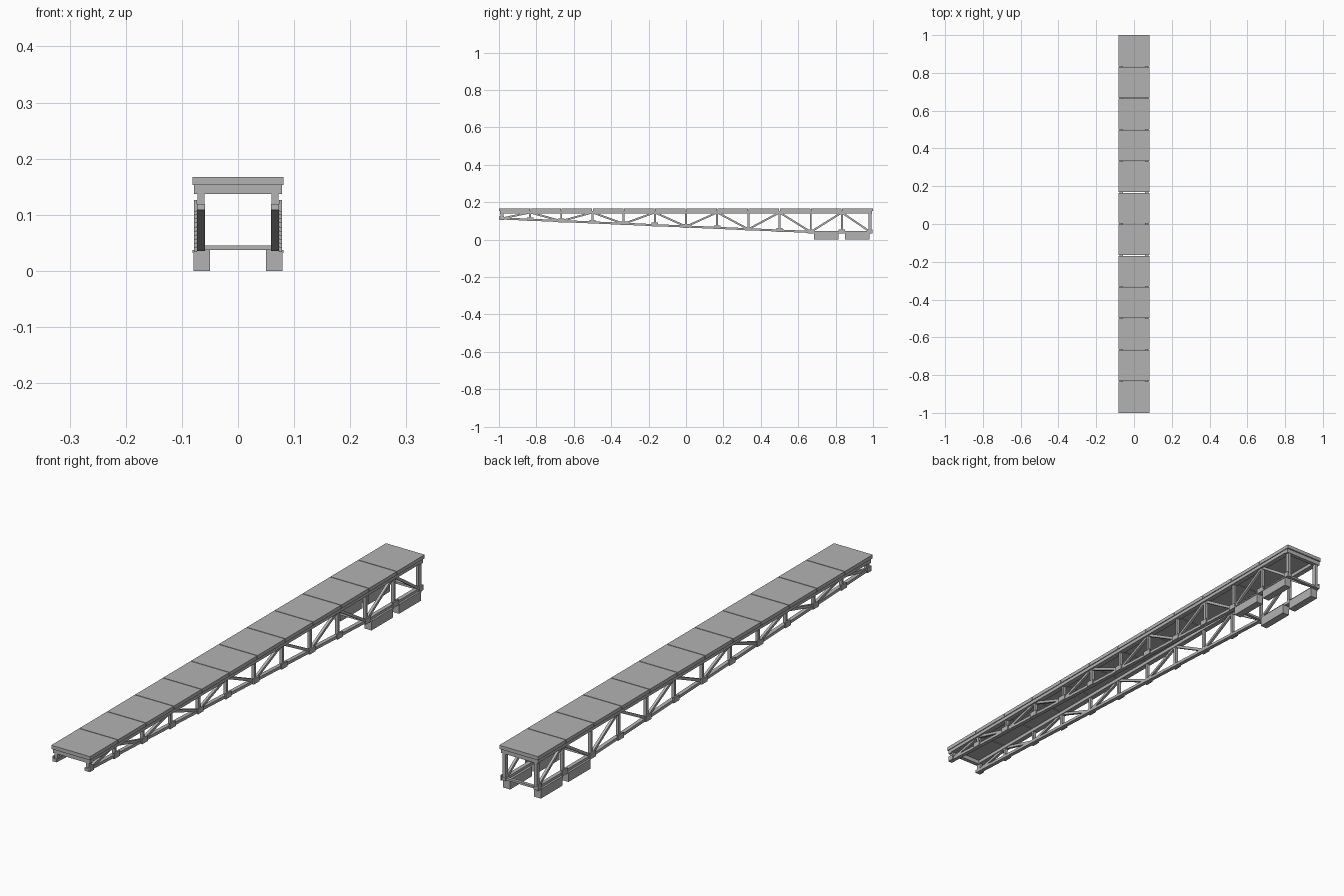
import bpy
from mathutils import Vector

if "Cube" in bpy.data.objects:
    bpy.data.objects.remove(bpy.data.objects["Cube"])

steel = bpy.data.materials.new("steel_grey")
steel.diffuse_color = (0.45, 0.45, 0.45, 1)
steel.use_nodes = True
steel.node_tree.nodes["Principled BSDF"].inputs["Base Color"].default_value = steel.diffuse_color


def box(name, x, y, z):
    """Box spanning the given (min, max) ranges."""
    bpy.ops.mesh.primitive_cube_add(size=1)
    ob = bpy.context.object
    ob.name = name
    ob.location = [(a + b) / 2 for a, b in (x, y, z)]
    ob.scale = [b - a for a, b in (x, y, z)]
    ob.data.materials.append(steel)
    return ob


def bar(name, p, q, width, depth):
    """Rectangular bar from p to q in a plane of constant x."""
    p, q = Vector(p), Vector(q)
    ob = box(name, (-width / 2, width / 2), (-depth / 2, depth / 2), (0, (q - p).length))
    ob.location = (p + q) / 2
    ob.rotation_mode = 'QUATERNION'
    d = (q - p).normalized()
    ob.rotation_quaternion = Vector((0, 0, 1)).rotation_difference(d)
    return ob


PANELS = 12
STEP = 2 / PANELS
TOP = 0.145
nodes = [-1 + i * STEP for i in range(PANELS + 1)]
nodes[0], nodes[-1] = -0.985, 0.985


def low(y):
    """Height of the tapering bottom chord."""
    return max(0.041, 0.113 - (y + 0.985) * 0.0436)


# Deck panels with narrow joints
for i in range(PANELS):
    a, b = -1 + i * STEP, -1 + (i + 1) * STEP
    box("deck_panel", (-0.081, 0.081),
        (a + (0.0015 if i else 0), b - (0.0015 if i < PANELS - 1 else 0)), (0.153, 0.167))

# End beams under the deck
box("front_end_beam", (-0.078, 0.078), (-0.995, -0.98), (0.137, 0.153))
box("back_end_beam", (-0.078, 0.078), (0.98, 0.995), (0.137, 0.153))

# Bottom cross beams
for y in (2 / 3, 0.985):
    box("bottom_cross_beam", (-0.06, 0.06), (y - 0.006, y + 0.006), (0.037, 0.045))

for s in (-1, 1):
    x = s * 0.066
    # Top chord and bottom chord
    box("top_chord", sorted((s * 0.058, s * 0.078)), (-0.99, 0.99), (0.14, 0.153))
    bend = 2 / 3
    bar("bottom_chord", (x, -1, low(-1)), (x, bend, low(bend)), 0.015, 0.011)
    bar("bottom_chord_level", (x, bend, low(bend)), (x, 0.995, low(1)), 0.015, 0.011)

    for i, y in enumerate(nodes):
        end = i in (0, PANELS)
        # Post and gusset plate at each node
        bar("post", (x, y, low(y)), (x, y, TOP), 0.012, 0.016 if end else 0.010)
        g = 0.012 if end else 0.017
        box("gusset", sorted((s * 0.073, s * 0.078)), (y - g, y + g),
            (low(y) - 0.007, low(y) + 0.013))
        # Diagonals fall from the odd nodes to their neighbours
        if i % 2:
            for j in (i - 1, i + 1):
                bar("diagonal", (x, y, TOP), (x, nodes[j], low(nodes[j])), 0.010, 0.010)

    # Bearing pads with flanges
    for a, b in ((0.685, 0.815), (0.85, 0.98)):
        box("bearing_pad", sorted((s * 0.05, s * 0.079)), (a, b), (0, 0.032))
        box("pad_flange", sorted((s * 0.05, s * 0.081)), (a, b), (0.032, 0.037))
